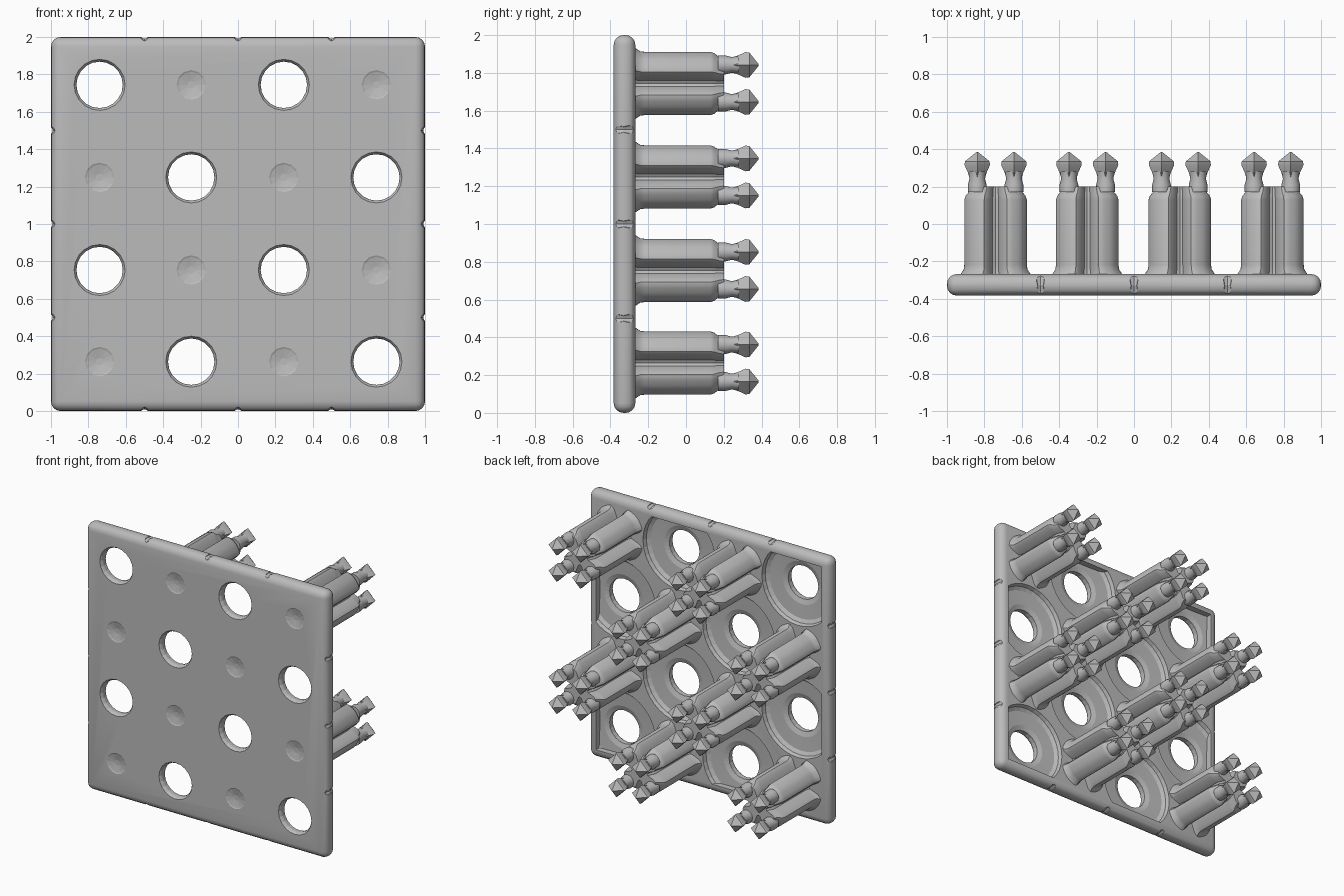
import bpy, bmesh, math
from mathutils import Matrix

cube = bpy.data.objects.get("Cube")
if cube:
    bpy.data.objects.remove(cube, do_unlink=True)

grey = bpy.data.materials.new("plain grey")
grey.use_nodes = True
grey.diffuse_color = (0.5, 0.5, 0.5, 1)
grey.node_tree.nodes["Principled BSDF"].inputs["Base Color"].default_value = (0.5, 0.5, 0.5, 1)

GRID = (-0.74, -0.25, 0.245, 0.74)
FRONT, BACK = -0.383, -0.268
RIM = 0.935  # inner edge of the raised border on the back


def make_object(name, bm):
    bmesh.ops.recalc_face_normals(bm, faces=bm.faces)
    mesh = bpy.data.meshes.new(name)
    bm.to_mesh(mesh)
    bm.free()
    obj = bpy.data.objects.new(name, mesh)
    bpy.context.collection.objects.link(obj)
    mesh.materials.append(grey)
    return obj


def circle(angle):
    return 1.0


def slotted(angle):
    """Round outline with a steep narrow slot on each of the four sides."""
    quarter = math.degrees(angle) % 90
    off = min(quarter, 90 - quarter)
    keys = [(0, 0.08), (10, 0.09), (15, 0.155), (20, 0.178), (25, 0.183), (45.1, 0.188)]
    for (a, r), (b, s) in zip(keys, keys[1:]):
        if off <= b:
            return r + (s - r) * (off - a) / (b - a)


def lathe(bm, x, z, profile, sides, shape=circle):
    """Closed solid around a y-parallel axis; profile holds (scale, y)."""
    rings = []
    for r, y in profile:
        angles = [math.tau * i / sides for i in range(sides)]
        rings.append([bm.verts.new((x + r * shape(a) * math.cos(a), y,
                                    z + r * shape(a) * math.sin(a))) for a in angles])
    for low, high in zip(rings, rings[1:]):
        for i in range(sides):
            j = (i + 1) % sides
            bm.faces.new((low[i], low[j], high[j], high[i]))
    bm.faces.new(rings[0][::-1])
    bm.faces.new(rings[-1])


def cut(target, cutter):
    mod = target.modifiers.new("cut", "BOOLEAN")
    mod.operation = "DIFFERENCE"
    mod.solver = "EXACT"
    mod.object = cutter
    cutter.hide_render = True
    cutter.hide_set(True)


def smooth(obj, degrees):
    bpy.ops.object.select_all(action="DESELECT")
    obj.select_set(True)
    bpy.context.view_layer.objects.active = obj
    bpy.ops.object.shade_smooth_by_angle(angle=math.radians(degrees))


# Checkerboard of holes and pegs
holes, pegs = [], []
for row, z in enumerate(GRID):
    for col, x in enumerate(GRID):
        (pegs if (row + col) % 2 == 0 else holes).append((x, z + 1.004))

# Plate with rounded rim
bm = bmesh.new()
size = Matrix.Diagonal((2, BACK - FRONT, 2, 1))
bmesh.ops.create_cube(bm, size=1, matrix=Matrix.Translation((0, (FRONT + BACK) / 2, 1)) @ size)
bmesh.ops.bevel(bm, geom=bm.edges[:], offset=0.052, segments=4, profile=0.5, affect="EDGES")
plate = make_object("plate", bm)
smooth(plate, 40)

# Wide recesses behind the holes, stopped by the border
recess_profile = [(0.12, -0.332), (0.16, -0.318), (0.265, -0.311), (0.29, -0.295),
                  (0.303, BACK + 0.01)]
for number, (x, z) in enumerate(holes, 1):
    bm = bmesh.new()
    lathe(bm, x, z, recess_profile, 32)
    for axis in ((1, 0, 0), (-1, 0, 0), (0, 0, 1), (0, 0, -1)):
        edge = [RIM * axis[0], 0, 1 + RIM * axis[2]]
        cutting = bmesh.ops.bisect_plane(bm, geom=bm.verts[:] + bm.edges[:] + bm.faces[:],
                                         plane_co=edge, plane_no=axis, clear_outer=True)
        rim_edges = [e for e in cutting["geom_cut"] if isinstance(e, bmesh.types.BMEdge)]
        if rim_edges:
            bmesh.ops.holes_fill(bm, edges=rim_edges)
    cut(plate, make_object(f"recess_cutter_{number}", bm))

# Round holes with a soft front edge
bm = bmesh.new()
hole_profile = [(0.14, FRONT - 0.005), (0.128, FRONT + 0.012), (0.124, -0.36), (0.126, -0.3)]
for x, z in holes:
    lathe(bm, x, z, hole_profile, 20)
cut(plate, make_object("hole_cutter", bm))

# Shallow dimples in front of each peg
bm = bmesh.new()
for x, z in pegs:
    lathe(bm, x, z, [(0.09, FRONT - 0.005), (0.07, FRONT + 0.004), (0.02, FRONT + 0.014)], 12)
cut(plate, make_object("dimple_cutter", bm))

# Small notches where the rim segments meet
bm = bmesh.new()
for step in (-0.5, 0, 0.5):
    for side in (-1, 1):
        for x, z in ((step, 1 + side * 1.01), (side * 1.01, 1 + step)):
            lathe(bm, x, z, [(0.04, FRONT - 0.02), (0.02, -0.33), (0.04, BACK + 0.02)], 8)
cut(plate, make_object("notch_cutter", bm))

# Pegs: slotted round shaft branching into four pointed tips
shaft_profile = [(1.2, BACK - 0.025), (1.1, BACK + 0.005), (1.02, BACK + 0.025),
                 (1, BACK + 0.05), (1, 0.13), (0.96, 0.15), (0.86, 0.17), (0.78, 0.2)]
neck_profile = [(0.05, 0.17), (0.05, 0.21), (0.042, 0.24), (0.046, 0.28)]
tip_profile = [(0.04, 0.24), (0.05, 0.275), (0.068, 0.315), (0.066, 0.335), (0.004, 0.385)]
for number, (px, pz) in enumerate(pegs, 1):
    bm = bmesh.new()
    lathe(bm, px, pz, shaft_profile, 72, slotted)
    for sx in (-1, 1):
        for sz in (-1, 1):
            x, z = px + sx * 0.098, pz + sz * 0.098
            lathe(bm, x, z, neck_profile, 12)
            lathe(bm, x, z, tip_profile, 4)
    smooth(make_object(f"peg_{number}", bm), 35)
